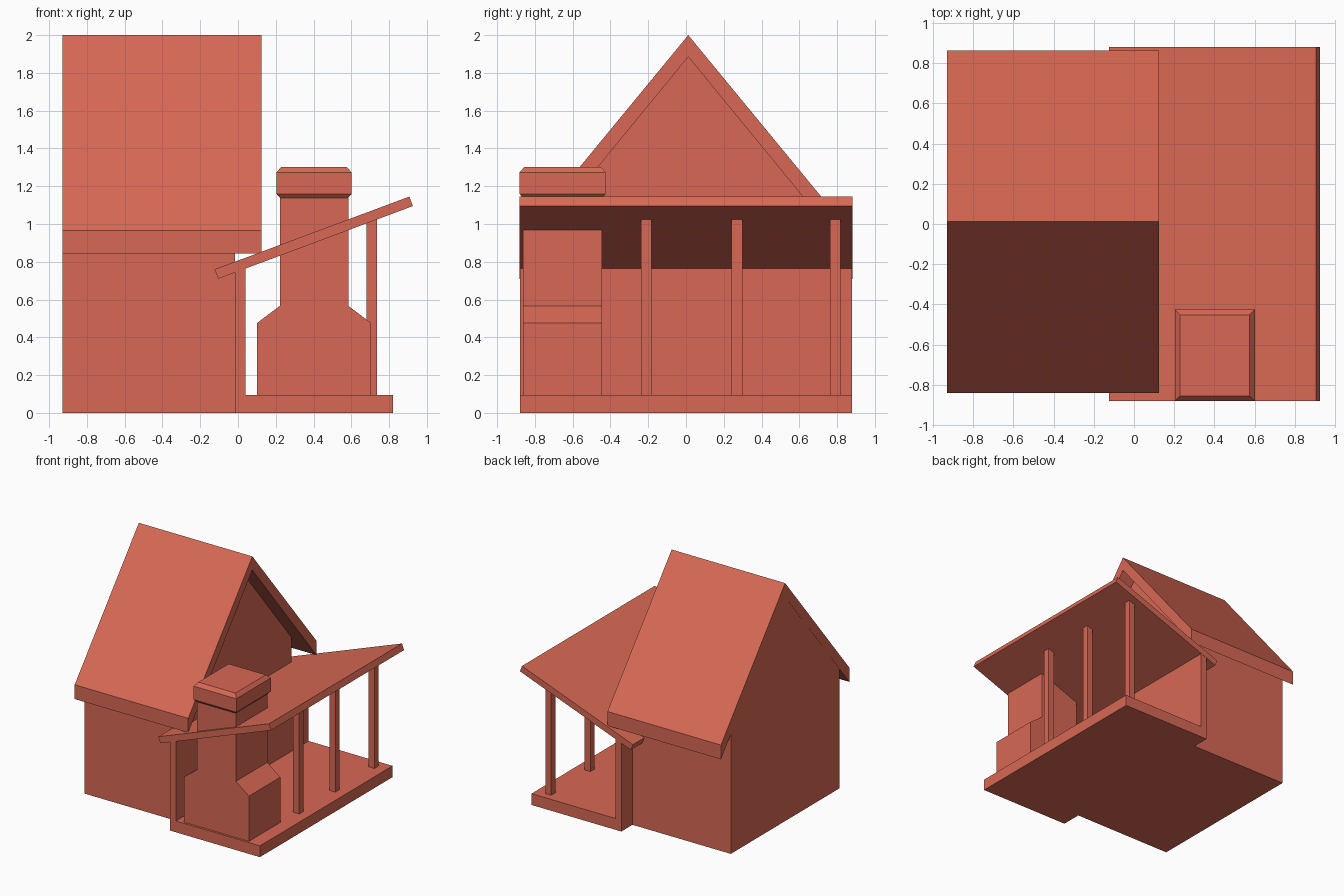
import bpy

if "Cube" in bpy.data.objects:
    bpy.data.objects.remove(bpy.data.objects["Cube"])

mat = bpy.data.materials.new("terracotta")
mat.diffuse_color = (0.69, 0.14, 0.09, 1)
mat.use_nodes = True
mat.node_tree.nodes["Principled BSDF"].inputs["Base Color"].default_value = mat.diffuse_color


def make(name, verts, faces):
    me = bpy.data.meshes.new(name)
    me.from_pydata(verts, [], faces)
    me.materials.append(mat)
    ob = bpy.data.objects.new(name, me)
    bpy.context.collection.objects.link(ob)
    return ob


def loft(name, rings):
    """Closed solid through equally sized rings of points."""
    n = len(rings[0])
    verts = [p for r in rings for p in r]
    faces = [tuple(reversed(range(n))), tuple(range(len(verts) - n, len(verts)))]
    for k in range(len(rings) - 1):
        for i in range(n):
            j = (i + 1) % n
            faces.append((k * n + i, k * n + j, (k + 1) * n + j, (k + 1) * n + i))
    return make(name, verts, faces)


def extrude_x(name, yz, x0, x1):
    return loft(name, [[(x, y, z) for y, z in yz] for x in (x0, x1)])


def extrude_y(name, xz, y0, y1):
    # y runs backwards so that counter-clockwise profiles face outwards
    return loft(name, [[(x, y, z) for x, z in xz] for y in (y1, y0)])


def rect(x0, x1, y0, y1, z):
    return [(x0, y0, z), (x1, y0, z), (x1, y1, z), (x0, y1, z)]


def box(name, x0, x1, y0, y1, z0, z1):
    return loft(name, [rect(x0, x1, y0, y1, z0), rect(x0, x1, y0, y1, z1)])


# House body with gable ends, tucked into the roof thickness
c = 0.012
extrude_x("house_body", [(c - 0.72, 0), (c + 0.72, 0), (c + 0.72, 1.01),
                         (c, 1.89), (c - 0.72, 1.01)], -0.929, -0.015)

# Steep main roof with upright eave edges
h = 0.852
extrude_x("main_roof", [(c - h, 0.845), (c, 1.885), (c + h, 0.845),
                        (c + h, 0.965), (c, 2.0), (c - h, 0.965)], -0.93, 0.125)

# Porch: floor, back wall, sloping roof and posts
box("porch_floor", -0.015, 0.82, -0.88, 0.88, 0, 0.095)
extrude_y("porch_wall", [(-0.015, 0), (0.04, 0), (0.04, 0.78), (-0.015, 0.76)], -0.88, 0.88)
extrude_y("porch_roof", [(-0.105, 0.71), (0.926, 1.095), (0.907, 1.145), (-0.124, 0.76)],
          -0.882, 0.882)
for i, y in enumerate((-0.21, 0.27, 0.79)):
    box(f"porch_post_{i + 1}", 0.68, 0.735, y - 0.028, y + 0.028, 0.09, 1.035)

# Chimney with shouldered stack
extrude_y("chimney_stack", [(0.1, 0.09), (0.705, 0.09), (0.705, 0.475), (0.584, 0.567),
                            (0.584, 1.145), (0.222, 1.145), (0.222, 0.567), (0.1, 0.475)],
          -0.862, -0.445)

# Chimney cap, chamfered top and bottom
cap = [(0.02, 1.138), (0, 1.16), (0, 1.273), (0.027, 1.303)]
loft("chimney_cap", [rect(0.203 + d, 0.602 - d, -0.882 + d, -0.425 - d, z) for d, z in cap])
